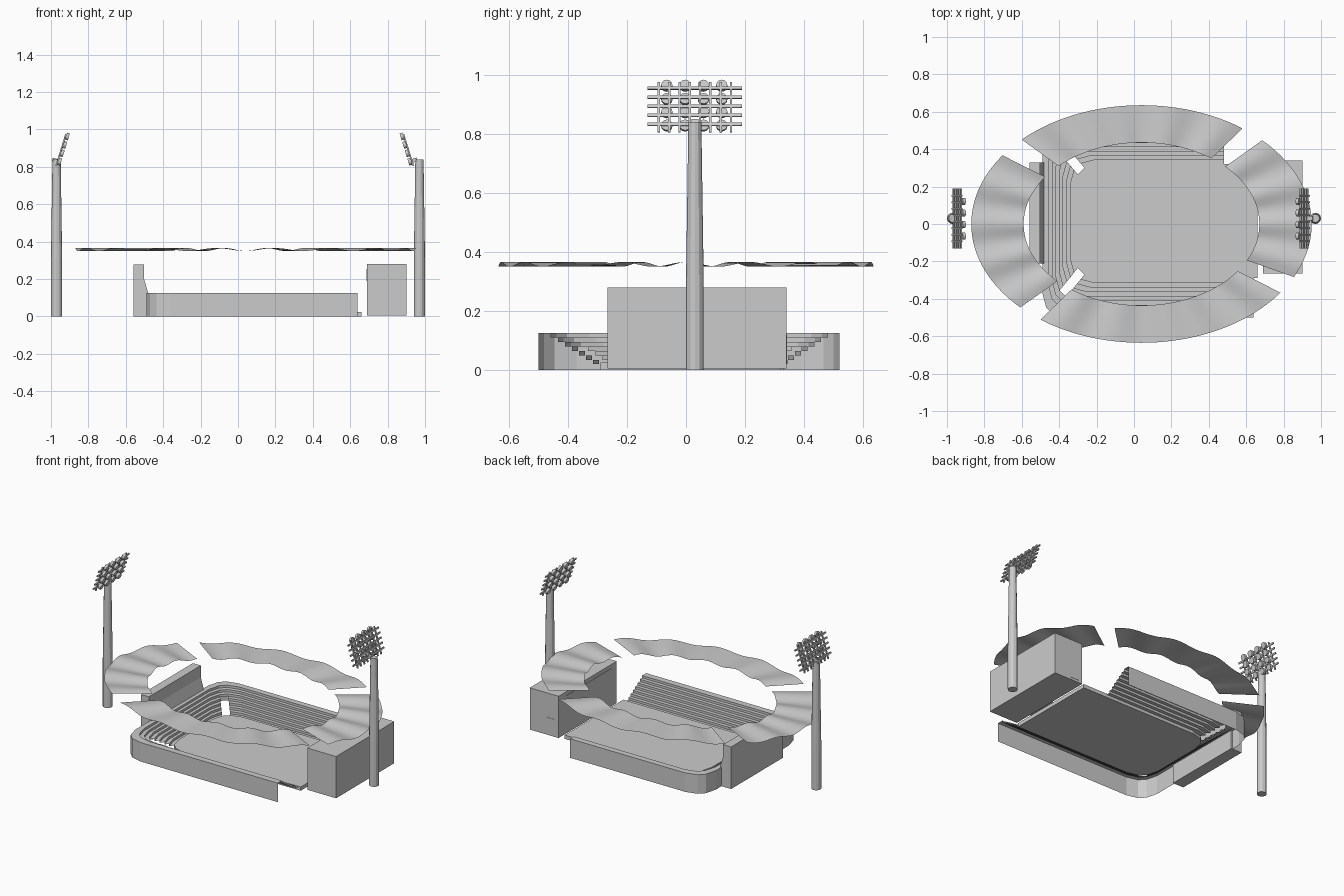
import bpy, bmesh, math
from mathutils import Matrix, Vector

if "Cube" in bpy.data.objects:
    bpy.data.objects.remove(bpy.data.objects["Cube"])


def finish(bm, name, smooth=False):
    bmesh.ops.recalc_face_normals(bm, faces=bm.faces)
    me = bpy.data.meshes.new(name)
    bm.to_mesh(me)
    bm.free()
    ob = bpy.data.objects.new(name, me)
    bpy.context.collection.objects.link(ob)
    if smooth:
        for p in me.polygons:
            p.use_smooth = True
    return ob


def add_box(bm, lo, hi, m=Matrix()):
    lo, hi = Vector(lo), Vector(hi)
    mat = m @ Matrix.Translation((lo + hi) / 2) @ Matrix.Diagonal((*(hi - lo), 1))
    bmesh.ops.create_cube(bm, size=1, matrix=mat)


def box(name, lo, hi):
    bm = bmesh.new()
    add_box(bm, lo, hi)
    return finish(bm, name)


def prism(name, pts, axis):
    """Extrude a closed outline along a vector."""
    bm = bmesh.new()
    f = bm.faces.new([bm.verts.new(p) for p in pts])
    ext = bmesh.ops.extrude_face_region(bm, geom=[f], use_keep_orig=True)
    vs = [e for e in ext["geom"] if isinstance(e, bmesh.types.BMVert)]
    bmesh.ops.translate(bm, verts=vs, vec=axis)
    return finish(bm, name)


def bowl_path(t, end_front=0.64, end_back=0.48):
    """U-shaped plan line with cut corners; t = 0 at pitch, 1 at outer wall."""
    xl, yf, yb = -0.32 - 0.17 * t, -0.29 - 0.21 * t, 0.32 + 0.20 * t
    corner = [(0.13, 0), (0.055, 0.02), (0.02, 0.055), (0, 0.13)]
    front = [(xl + a, yf + b) for a, b in corner]
    back = [(xl + a, yb - b) for a, b in reversed(corner)]
    return [(end_front, yf)] + front + back + [(end_back, yb)]


# Pitch slab
prism("pitch", [(x, y, 0) for x, y in bowl_path(0, 0.66, 0.66)], (0, 0, 0.025))

# Stepped stand with tunnels through the lower rows at the corners
ROWS = 8
profile = [(0.0, 0.0)]
for i in range(ROWS):
    z = 0.02 + 0.105 * i / (ROWS - 1)
    profile += [(0.8 * i / (ROWS - 1), z),
                (0.8 * (i + 1) / (ROWS - 1) if i < ROWS - 1 else 1.0, z)]
profile.append((1.0, 0.0))
bm = bmesh.new()
grid = [[bm.verts.new((x, y, z)) for x, y in bowl_path(t)] for t, z in profile]
for i in range(len(grid) - 1):
    for j in range(len(grid[0]) - 1):
        if j in (2, 6) and i < 10:
            continue
        bm.faces.new((grid[i][j], grid[i][j + 1], grid[i + 1][j + 1], grid[i + 1][j]))
finish(bm, "stepped_stand")

# Tall end wall behind the left stand
wall = [(-0.56, 0), (-0.56, 0.277), (-0.502, 0.277), (-0.502, 0.20), (-0.48, 0.125), (-0.48, 0)]
prism("end_wall", [(x, -0.21, z) for x, z in wall], (0, 0.54, 0))

# Building with door and long window
box("end_building", (0.69, -0.265, 0.005), (0.90, 0.34, 0.28))
box("building_door", (0.715, 0.338, 0.02), (0.78, 0.342, 0.12))
box("building_window", (0.688, -0.21, 0.19), (0.692, 0.27, 0.255))


# Rippled roof panels on an elliptical ring
def roof(name, a0, a1):
    bm = bmesh.new()
    n, rings = 48, 4
    rows = []
    for i in range(n + 1):
        a = math.radians(a0 + (a1 - a0) * i / n)
        z = 0.358 + 0.008 * math.cos(18 * a)
        row = []
        for k in range(rings + 1):
            s = k / rings
            row.append(bm.verts.new((0.04 + (0.63 + 0.28 * s) * math.cos(a),
                                     (0.435 + 0.20 * s) * math.sin(a), z)))
        rows.append(row)
    for i in range(n):
        for k in range(rings):
            bm.faces.new((rows[i][k], rows[i][k + 1], rows[i + 1][k + 1], rows[i + 1][k]))
    return finish(bm, name, smooth=True)


for name, a0, a1 in (("back", 53.6, 134.7), ("left", 144.7, 224.6),
                     ("front", 233.6, 324.7), ("right", 333.5, 404.8)):
    roof(name + "_roof", a0, a1)


# Floodlight towers: tapered post and tilted lamp rack
def tower(side, s, head_x):
    bm = bmesh.new()
    sides, rings = 12, []
    for r, z in ((0.03, 0), (0.03, 0.3), (0.022, 0.84)):
        rings.append([bm.verts.new((s * 0.97 + r * math.cos(2 * math.pi * i / sides),
                                    0.03 + r * math.sin(2 * math.pi * i / sides), z))
                      for i in range(sides)])
    for lo, hi in zip(rings, rings[1:]):
        for i in range(sides):
            j = (i + 1) % sides
            bm.faces.new((lo[i], lo[j], hi[j], hi[i]))
    bm.faces.new(rings[0])
    bm.faces.new(rings[-1])
    finish(bm, side + "_light_post")

    m = Matrix.Translation((head_x, 0.03, 0.893)) @ Matrix.Rotation(-s * 0.3, 4, "Y")
    bm = bmesh.new()
    for i in range(5):
        v = -0.064 + 0.032 * i
        add_box(bm, (-0.004, -0.16, v - 0.005), (0.004, 0.16, v + 0.005), m)
    for i in range(8):
        u = -0.122 + 0.0349 * i
        add_box(bm, (-0.004, u - 0.004, -0.092), (0.004, u + 0.004, 0.085), m)
    # bracket from rack to post
    add_box(bm, (min(0, s * 0.03), -0.012, -0.075), (max(0, s * 0.03), 0.012, -0.055), m)
    finish(bm, side + "_lamp_rack")

    bm = bmesh.new()
    for i in range(4):
        for j in range(4):
            pos = (-s * 0.011, -0.095 + 0.062 * i, -0.065 + 0.047 * j)
            bmesh.ops.create_cone(bm, cap_ends=True, segments=12, radius1=0.019, radius2=0.019,
                                  depth=0.016, matrix=m @ Matrix.Translation(pos)
                                  @ Matrix.Rotation(math.pi / 2, 4, "Y"))
    finish(bm, side + "_lamps")


tower("right", 1, 0.91)
tower("left", -1, -0.945)
